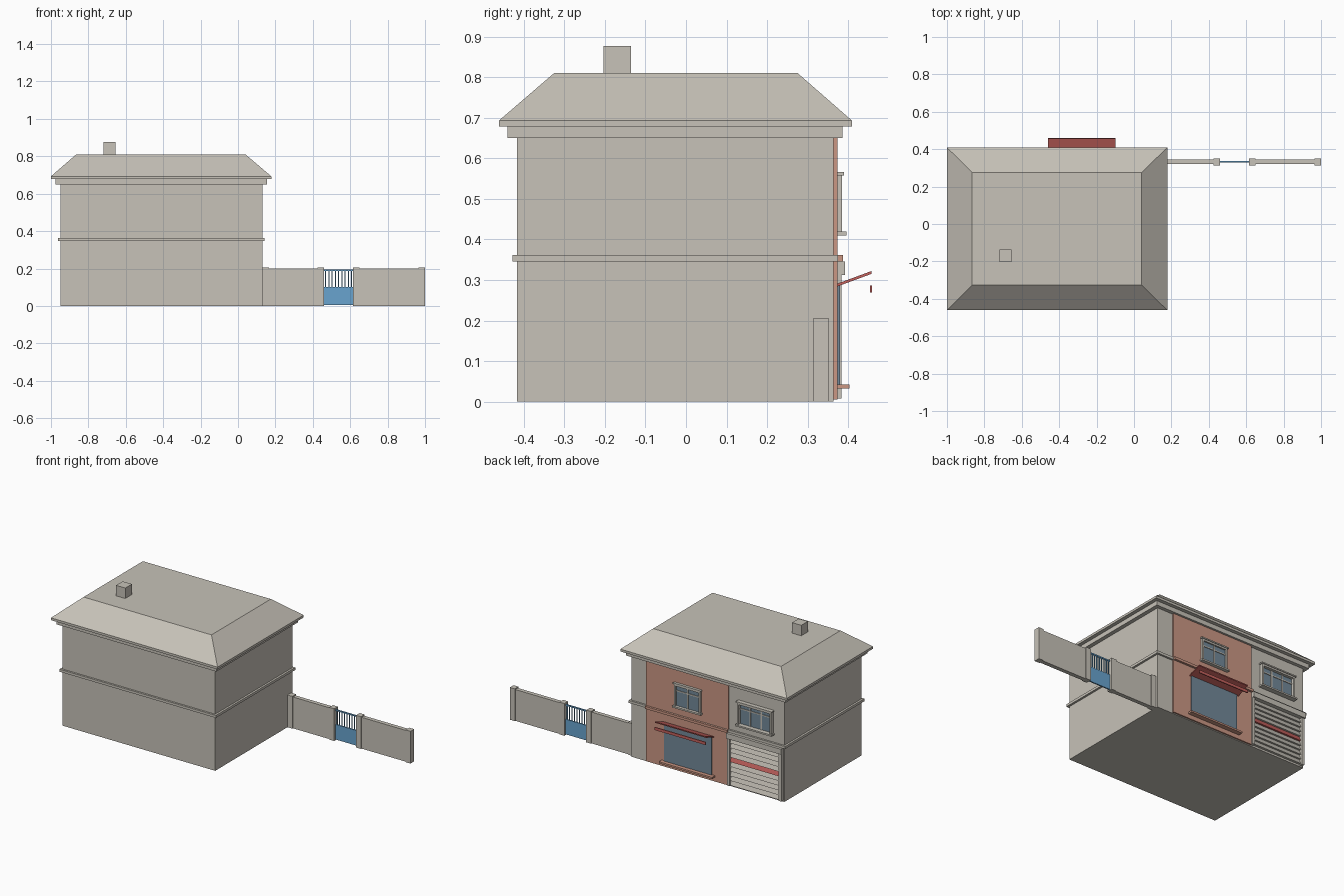
import bpy
import bmesh
from mathutils import Vector

cube = bpy.data.objects.get("Cube")
if cube:
    bpy.data.objects.remove(cube, do_unlink=True)


def material(name, r, g, b):
    m = bpy.data.materials.new(name)
    m.use_nodes = True
    m.diffuse_color = (r, g, b, 1)
    m.node_tree.nodes["Principled BSDF"].inputs["Base Color"].default_value = (r, g, b, 1)
    return m


STONE = material("warm_grey_stone", .57, .54, .48)
CLAY = material("clay_orange", .60, .31, .23)
RED = material("awning_red", .55, .12, .11)
BLUE = material("gate_blue", .14, .37, .62)
GLASS = material("slate_glass", .17, .25, .32)


def prism(name, mat, bottom, top):
    """Four-sided block between two rectangles (x0, x1, y0, y1, z)."""
    bm = bmesh.new()
    rings = []
    for x0, x1, y0, y1, z in (bottom, top):
        rings.append([bm.verts.new(p) for p in
                      ((x0, y0, z), (x1, y0, z), (x1, y1, z), (x0, y1, z))])
    low, high = rings
    bm.faces.new(low[::-1])
    bm.faces.new(high)
    for i in range(4):
        j = (i + 1) % 4
        bm.faces.new((low[i], low[j], high[j], high[i]))
    mesh = bpy.data.meshes.new(name)
    bm.to_mesh(mesh)
    bm.free()
    mesh.materials.append(mat)
    obj = bpy.data.objects.new(name, mesh)
    bpy.context.collection.objects.link(obj)
    return obj


def box(name, mat, x0, x1, y0, y1, z0, z1):
    return prism(name, mat, (x0, x1, y0, y1, z0), (x0, x1, y0, y1, z1))


# House body, belt course, eaves and hipped roof
WALL = .363
LEFT, RIGHT = .13, -.95
box("house_body", STONE, RIGHT, LEFT, -.416, WALL, 0, .66)
box("belt_course", STONE, RIGHT - .013, LEFT + .013, -.428, WALL + .012, .346, .362)
box("cornice", STONE, -.975, .155, -.44, .386, .65, .678)
box("eaves_slab", STONE, -1, .178, -.461, .409, .678, .693)
prism("hip_roof", STONE, (-1, .178, -.461, .409, .693), (-.865, .04, -.325, .275, .81))
box("chimney", STONE, -.72, -.655, -.203, -.136, .80, .877)

# Clay shop front with its display window and sill
FRONT = .373
box("shop_panel", CLAY, -.56, .02, WALL - .01, FRONT, .005, .652)
box("shop_belt", CLAY, -.56, .02, WALL, .387, .346, .362)
box("shop_window", GLASS, -.445, -.11, WALL, .379, .043, .29)
box("shop_sill", CLAY, -.465, -.09, WALL, .403, .032, .043)

# Awning rising outwards, with a loose hanging strip
awning = box("awning", RED, -.46, -.10, FRONT, .457, .284, .291)
for v in awning.data.vertices:
    if v.co.y > .4:
        v.co += Vector((0, 0, .031))
box("awning_strip", RED, -.46, -.10, .453, .459, .269, .287)


# Upper windows: frame, glass, bars, sill and cap
def window(name, x0, x1, panes, wall):
    z0, z1, t = .42, .558, .011
    box(name + "_glass", GLASS, x0 + t, x1 - t, wall - .005, wall + .003, z0, z1)
    for side, x in (("left", x1 - t), ("right", x0)):
        box(f"{name}_jamb_{side}", STONE, x, x + t, wall - .005, .385, z0, z1)
    box(name + "_head", STONE, x0, x1, wall - .005, .385, z1 - t, z1)
    box(name + "_cap", STONE, x0 - .006, x1 + .006, wall - .005, .390, z1, .566)
    box(name + "_sill", STONE, x0 - .008, x1 + .008, wall - .005, .395, .41, z0)
    box(name + "_transom", STONE, x0 + t, x1 - t, wall, wall + .007, .513, .520)
    for i in range(1, panes):
        x = x0 + (x1 - x0) * i / panes
        box(f"{name}_mullion_{i}", STONE, x - .004, x + .004, wall, wall + .007, z0, z1)


window("centre_window", -.37, -.185, 2, FRONT)
window("side_window", -.872, -.63, 3, WALL)

# Roller shutter with one red slat, side posts and header
for i in range(10):
    z = .012 + i * .03
    prism(f"shutter_slat_{i}", RED if i == 5 else STONE,
          (-.92, -.575, WALL - .01, .378, z), (-.92, -.575, WALL - .01, .366, z + .03))
for side, x in (("left", -.577), ("right", -.942)):
    box("shutter_post_" + side, STONE, x, x + .018, WALL - .01, .383, .008, .312)
box("shutter_header", STONE, -.945, -.559, WALL - .01, .392, .312, .346)

# Garden wall
for i, x in enumerate((.13, .425, .615, .965)):
    box(f"wall_post_{i}", STONE, x, x + .035, .314, .351, 0, .206)
for i, (x0, x1) in enumerate(((.16, .43), (.645, .97))):
    box(f"garden_wall_{i}", STONE, x0, x1, .32, .346, 0, .2)

# Gate: solid lower panel, upright bars and top rail
box("gate_panel", BLUE, .46, .615, .329, .337, .004, .10)
box("gate_rail", BLUE, .46, .615, .329, .337, .187, .195)
for i in range(9):
    x = .468 + i * .0174
    box(f"gate_bar_{i}", BLUE, x - .0025, x + .0025, .3305, .3355, .10, .188)
